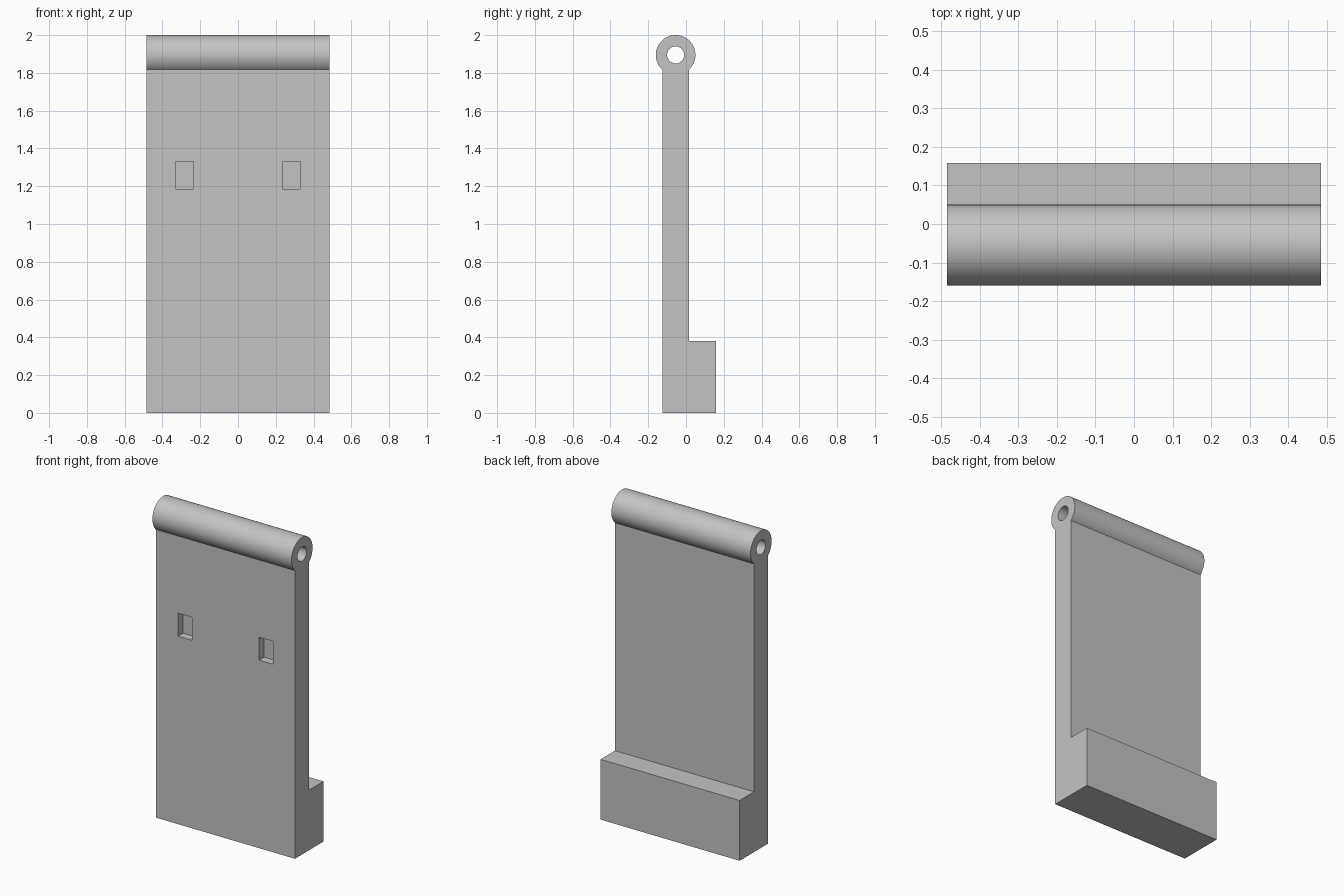
import bpy, bmesh, math

old = bpy.data.objects.get("Cube")
if old:
    bpy.data.objects.remove(old, do_unlink=True)

grey = bpy.data.materials.new("plain grey")
grey.use_nodes = True
grey.diffuse_color = (0.55, 0.55, 0.55, 1)
grey.node_tree.nodes["Principled BSDF"].inputs["Base Color"].default_value = (0.55, 0.55, 0.55, 1)

HALF_W = 0.485
FRONT, BACK, FOOT_BACK = -0.125, 0.015, 0.158
FOOT_TOP = 0.38
PIN_Y, PIN_Z, PIN_R, BORE_R = -0.055, 1.895, 0.105, 0.045


def extrude_profile(name, points, half):
    """Extrude a closed (y, z) outline along x."""
    bm = bmesh.new()
    face = bm.faces.new([bm.verts.new((-half, y, z)) for y, z in points])
    result = bmesh.ops.extrude_face_region(bm, geom=[face])
    verts = [v for v in result["geom"] if isinstance(v, bmesh.types.BMVert)]
    bmesh.ops.translate(bm, verts=verts, vec=(2 * half, 0, 0))
    bmesh.ops.recalc_face_normals(bm, faces=bm.faces)
    mesh = bpy.data.meshes.new(name)
    bm.to_mesh(mesh)
    bm.free()
    mesh.materials.append(grey)
    obj = bpy.data.objects.new(name, mesh)
    bpy.context.collection.objects.link(obj)
    return obj


def arc(radius, start, end, count):
    angles = [start + (end - start) * i / count for i in range(count + 1)]
    return [(PIN_Y + radius * math.cos(a), PIN_Z + radius * math.sin(a)) for a in angles]


# Plate, foot and hinge barrel share one side outline
neck = math.acos((BACK - PIN_Y) / PIN_R)
outline = [(FRONT, 0), (FOOT_BACK, 0), (FOOT_BACK, FOOT_TOP), (BACK, FOOT_TOP)]
outline += arc(PIN_R, -neck, math.pi + neck, 56)
panel = extrude_profile("hinged_panel", outline, HALF_W)

# Cutters: the pin bore and two shallow front pockets
cutters = [extrude_profile("bore_cutter", arc(BORE_R, 0, math.tau, 40)[:-1], HALF_W + 0.1)]
for side, sign in (("left", 1), ("right", -1)):
    box = [(FRONT - 0.1, 1.185), (FRONT + 0.05, 1.185), (FRONT + 0.05, 1.33), (FRONT - 0.1, 1.33)]
    pocket = extrude_profile(side + "_pocket_cutter", box, 0.048)
    pocket.location.x = sign * 0.283
    cutters.append(pocket)

bpy.context.view_layer.update()
for cutter in cutters:
    mod = panel.modifiers.new(cutter.name, "BOOLEAN")
    mod.operation = "DIFFERENCE"
    mod.solver = "EXACT"
    mod.object = cutter

# Apply the cuts and smooth the round surfaces
bpy.ops.object.select_all(action="DESELECT")
panel.select_set(True)
bpy.context.view_layer.objects.active = panel
for cutter in cutters:
    bpy.ops.object.modifier_apply(modifier=cutter.name)
    bpy.data.objects.remove(cutter, do_unlink=True)
bpy.ops.object.shade_smooth_by_angle(angle=math.radians(30))
